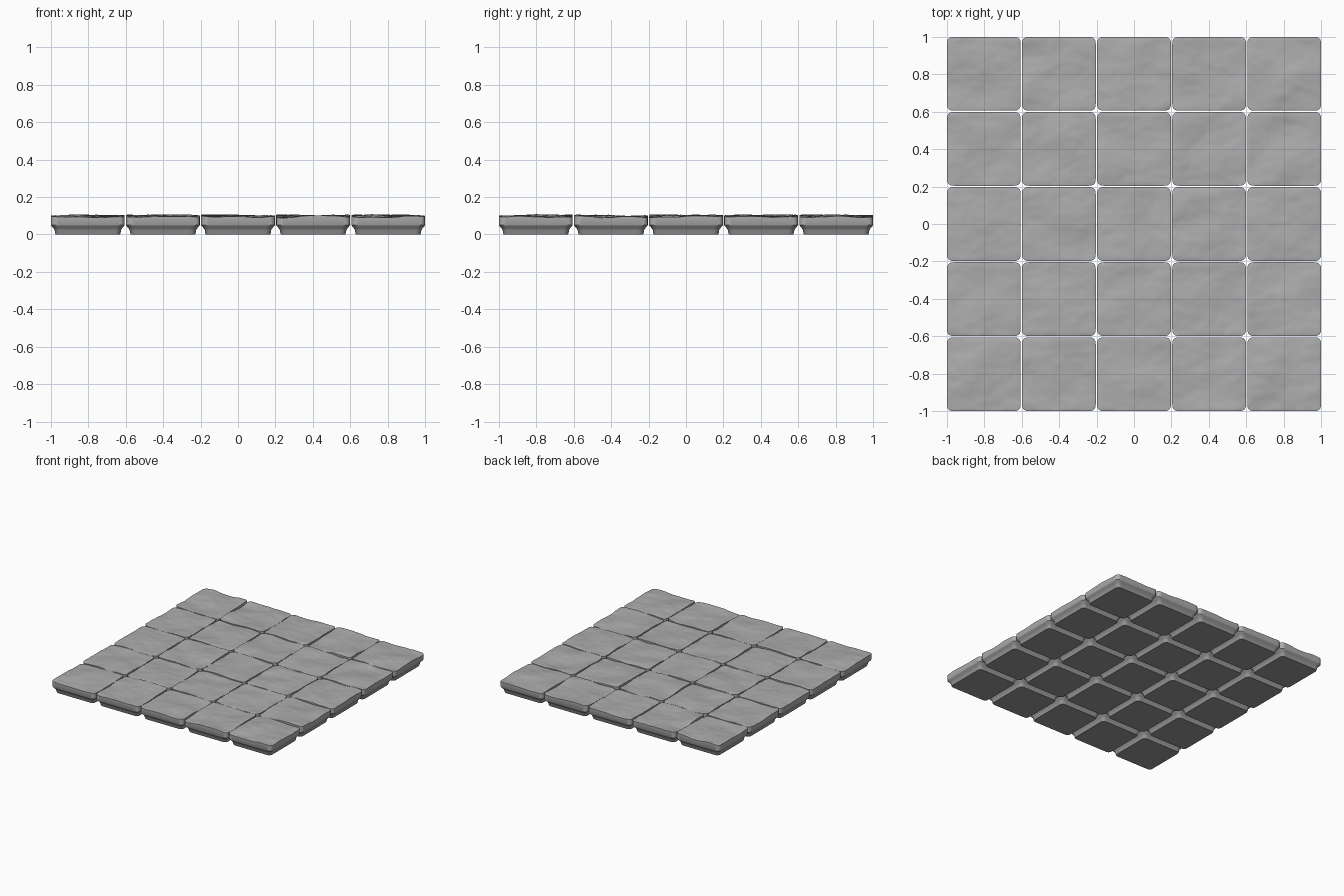
import bpy, bmesh
from mathutils import Vector, noise

if "Cube" in bpy.data.objects:
    bpy.data.objects.remove(bpy.data.objects["Cube"])

PITCH, HALF, RADIUS, CUTS = 0.4015, 0.197, 0.03, 32


def material(name, value):
    mat = bpy.data.materials.new(name)
    mat.use_nodes = True
    colour = (*value, 1)
    mat.diffuse_color = colour
    mat.node_tree.nodes["Principled BSDF"].inputs["Base Color"].default_value = colour
    return mat


stone = material("stone grey", (0.42, 0.42, 0.42))
base = material("base grey", (0.33, 0.32, 0.33))


def round_corner(co):
    """Pull the corner of a square grid in to a rounded corner."""
    core = HALF - RADIUS
    q = Vector([max(-core, min(core, c)) for c in co.xy])
    d = co.xy - q
    if d.length > 0:
        d *= max(abs(d.x), abs(d.y)) / d.length
    return q + d


def relief(x, y, seed):
    """Worn stone surface: broad swells and fine roughness."""
    p = Vector((x, y, seed * 3.7))
    swell = noise.noise(p * 5.5) * 0.013
    rough = noise.fractal(Vector((x * 14, y * 20, seed * 5.1)), 0.9, 2.1, 3) * 0.0025
    return max(-0.02, min(0.014, swell + rough))


def slab(col, row):
    seed = row * 5 + col + 1
    bm = bmesh.new()
    bmesh.ops.create_grid(bm, x_segments=CUTS, y_segments=CUTS, size=HALF)
    edge = [e for e in bm.edges if e.is_boundary]

    # Worn top, with its rim slightly drawn in
    for v in bm.verts:
        rim = v.is_boundary
        v.co.xy = round_corner(v.co)
        v.co.z = 0.098 + relief(v.co.x, v.co.y, seed)
        if rim:
            v.co.z -= 0.002
    outline = {}

    # Straight side, flared underside and stepped foot: (half width, height)
    profile = [(HALF, 0.05), (0.193, 0.044), (0.181, 0.03),
               (0.178, 0.024), (0.175, 0.008), (0.172, 0.0)]
    last = HALF
    for level, (width, z) in enumerate(profile):
        out = bmesh.ops.extrude_edge_only(bm, edges=edge)["geom"]
        edge = [g for g in out if isinstance(g, bmesh.types.BMEdge) and g.is_boundary]
        for v in {v for e in edge for v in e.verts}:
            v.co.xy *= width / last
            v.co.z = z
        for f in out:
            if isinstance(f, bmesh.types.BMFace):
                f.material_index = 1 if level > 0 else 0
        last = width
    for f in bmesh.ops.contextual_create(bm, geom=edge)["faces"]:
        f.material_index = 1
    bmesh.ops.recalc_face_normals(bm, faces=bm.faces)

    name = f"stone_slab_{row + 1}_{col + 1}"
    mesh = bpy.data.meshes.new(name)
    bm.to_mesh(mesh)
    bm.free()
    mesh.materials.append(stone)
    mesh.materials.append(base)
    obj = bpy.data.objects.new(name, mesh)
    obj.location = ((col - 2) * PITCH, (row - 2) * PITCH, 0)
    bpy.context.collection.objects.link(obj)
    return obj


# Five by five paving
bpy.ops.object.select_all(action="DESELECT")
for row in range(5):
    for col in range(5):
        tile = slab(col, row)
        tile.select_set(True)
        bpy.context.view_layer.objects.active = tile
bpy.ops.object.shade_smooth_by_angle(angle=0.6)
